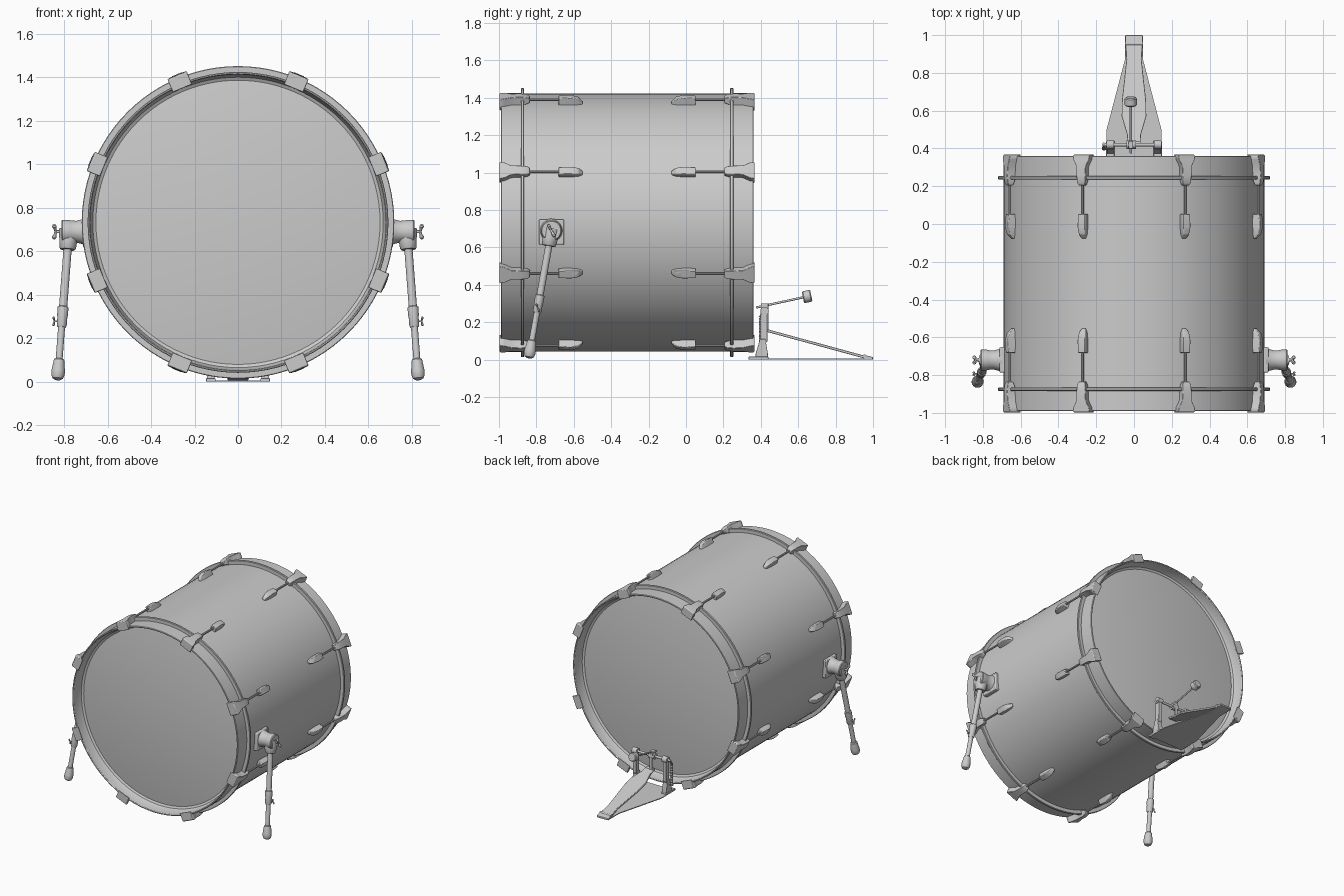
import bpy, bmesh, math
from mathutils import Vector, Matrix

if "Cube" in bpy.data.objects:
    bpy.data.objects.remove(bpy.data.objects["Cube"])

CY, CZ = -0.315, 0.733      # drum centre


def finish(name, bm, bevel=0.0):
    bmesh.ops.recalc_face_normals(bm, faces=bm.faces[:])
    me = bpy.data.meshes.new(name)
    bm.to_mesh(me)
    bm.free()
    ob = bpy.data.objects.new(name, me)
    bpy.context.collection.objects.link(ob)
    bpy.ops.object.select_all(action='DESELECT')
    ob.select_set(True)
    bpy.context.view_layer.objects.active = ob
    bpy.ops.object.shade_smooth_by_angle(angle=math.radians(35))
    if bevel:
        m = ob.modifiers.new("Bevel", 'BEVEL')
        m.width, m.segments, m.limit_method = bevel, 2, 'ANGLE'
    return ob


def skin(bm, rings, closed=False):
    """Bridge rings of equal length; cap the ends unless closed."""
    n = len(rings[0])
    pairs = list(zip(rings, rings[1:])) + ([(rings[-1], rings[0])] if closed else [])
    for a, b in pairs:
        for i in range(n):
            j = (i + 1) % n
            bm.faces.new((a[i], a[j], b[j], b[i]))
    if not closed:
        bm.faces.new(rings[0])
        bm.faces.new(rings[-1][::-1])


def add_lathe(bm, profile, origin, axis, segs=24, closed=False):
    """Profile of (radius, distance along axis)."""
    q = Vector(axis).to_track_quat('Z', 'Y')
    rings = []
    for r, h in profile:
        rings.append([bm.verts.new(Vector(origin) + q @ Vector(
            (r * math.cos(2 * math.pi * i / segs), r * math.sin(2 * math.pi * i / segs), h)))
            for i in range(segs)])
    skin(bm, rings, closed)


def lathe(name, profile, origin, axis, segs=24, closed=False):
    bm = bmesh.new()
    add_lathe(bm, profile, origin, axis, segs, closed)
    return finish(name, bm)


def tube(name, a, b, r, segs=16):
    d = Vector(b) - Vector(a)
    return lathe(name, [(r, 0), (r, d.length)], a, d, segs)


def add_loft(bm, sections):
    """Rectangular sections (y, half width, z low, z high) along y."""
    skin(bm, [[bm.verts.new(p) for p in ((-w, y, lo), (w, y, lo), (w, y, hi), (-w, y, hi))]
              for y, w, lo, hi in sections])


def loft(name, sections, bevel=0.0, x=0.0):
    bm = bmesh.new()
    add_loft(bm, sections)
    bmesh.ops.translate(bm, verts=bm.verts[:], vec=(x, 0, 0))
    return finish(name, bm, bevel)


def box(name, lo, hi, bevel=0.0):
    return loft(name, [(y, (hi[0] - lo[0]) / 2, lo[2], hi[2]) for y in (lo[1], hi[1])],
                bevel, (lo[0] + hi[0]) / 2)


# drum shell
C = (0, CY, CZ)
lathe("shell", [(0.69, -0.57), (0.69, 0.57), (0.675, 0.57), (0.675, -0.57)], C, (0, 1, 0), 96, True)

# heads, hoops and flange rings at both ends
for end, s in (("front", -1), ("back", 1)):
    ax = (0, s, 0)
    lathe(end + "_head", [(0.68, 0.575), (0.68, 0.585), (0.66, 0.59)], C, ax, 96)
    lathe(end + "_hoop", [(0.692, 0.56), (0.692, 0.672), (0.689, 0.675), (0.684, 0.675),
                          (0.68, 0.67), (0.677, 0.62), (0.668, 0.598), (0.65, 0.588),
                          (0.65, 0.56)], C, ax, 96, True)
    lathe(end + "_flange_ring", [(0.685, 0.551), (0.716, 0.551), (0.719, 0.554), (0.719, 0.565),
                                 (0.716, 0.568), (0.685, 0.568)], C, ax, 96, True)

# claws, tension rods and lugs: eight around each end
for end, turn in (("front", 0), ("back", math.pi)):
    for k in range(8):
        M = (Matrix.Translation(C) @ Matrix.Rotation(math.radians(22.5 + 45 * k), 4, 'Y')
             @ Matrix.Rotation(turn, 4, 'Z'))
        claw = loft(f"{end}_claw_{k}", [(-0.682, 0.046, 0.668, 0.728), (-0.675, 0.048, 0.668, 0.732),
                                        (-0.674, 0.048, 0.685, 0.732), (-0.655, 0.044, 0.685, 0.734),
                                        (-0.62, 0.027, 0.685, 0.735), (-0.57, 0.025, 0.685, 0.737),
                                        (-0.535, 0.023, 0.695, 0.733), (-0.52, 0.018, 0.7, 0.725)], 0.004)
        rod = tube(f"{end}_rod_{k}", (0, -0.53, 0.712), (0, -0.35, 0.712), 0.007, 10)
        lug = loft(f"{end}_lug_{k}", [(-0.367, 0.021, 0.68, 0.727), (-0.30, 0.022, 0.68, 0.731),
                                      (-0.26, 0.018, 0.68, 0.722), (-0.238, 0.010, 0.68, 0.70)], 0.004)
        for ob in (claw, rod, lug):
            ob.matrix_world = M


# wing bolt: stem along d, two flared wings along up
def wing_bolt(name, p, d, up, size):
    p, d, up = Vector(p), Vector(d).normalized(), Vector(up).normalized()
    bm = bmesh.new()
    add_lathe(bm, [(0.2 * size, 0), (0.2 * size, size)], p, d, 12)
    for s in (-1, 1):
        w = (up * s + d * 0.25).normalized()
        add_lathe(bm, [(0.16 * size, 0), (0.2 * size, 0.5 * size), (0.3 * size, 0.8 * size),
                       (0.22 * size, 1.05 * size)], p + d * size * 0.8, w, 12)
    finish(name, bm)


# spur legs on both sides
for side, s in (("left", -1), ("right", 1)):
    top, foot = Vector((s * 0.777, -0.717, 0.70)), Vector((s * 0.83, -0.84, 0.012))
    d = (foot - top).normalized()
    L = (foot - top).length
    x0, x1 = sorted((s * 0.675, s * 0.712))
    box(side + "_leg_plate", (x0, -0.786, 0.615), (x1, -0.652, 0.75), 0.006)
    lathe(side + "_leg_bracket", [(0.064, 0), (0.056, 0.02), (0.05, 0.045), (0.052, 0.07),
                                  (0.055, 0.08), (0.055, 0.108), (0.05, 0.113)],
          (s * 0.70, -0.72, 0.69), (s, 0, 0), 32)
    lathe(side + "_leg_socket", [(0.046, 0), (0.042, 0.05), (0.038, 0.088), (0.033, 0.094)], top, d)
    wing_bolt(side + "_bracket_wing_bolt", (s * 0.81, -0.72, 0.69), (s, 0, 0), (0, -0.55, 1), 0.035)
    lathe(side + "_leg_tube", [(0.019, 0.08), (0.019, 0.37)], top, d)
    lathe(side + "_leg_sleeve", [(0.02, 0.36), (0.025, 0.364), (0.025, 0.40), (0.023, 0.41),
                                 (0.023, 0.45), (0.019, 0.458)], top, d)
    lathe(side + "_leg_lower_tube", [(0.016, 0.44), (0.016, L - 0.08)], top, d)
    wing_bolt(side + "_sleeve_wing_bolt", top + d * 0.43 + Vector((s * 0.018, 0, 0)), (s, 0, 0),
              (0, -0.4, 1), 0.021)
    lathe(side + "_leg_foot", [(0.019, L - 0.095), (0.024, L - 0.09), (0.031, L - 0.04),
                               (0.031, L - 0.02), (0.024, L - 0.003), (0.012, L + 0.004)], top, d)

# pedal base plate and front clamp
loft("pedal_base_plate", [(0.345, 0.145, 0, 0.006), (0.50, 0.145, 0, 0.006),
                          (0.87, 0.048, 0, 0.006), (0.995, 0.048, 0, 0.006)])
for x in (-0.125, 0.125):
    box("pedal_post_base", (x - 0.022, 0.335, 0.0), (x + 0.022, 0.44, 0.016), 0.003)
    loft("pedal_post_foot", [(0.372, 0.018, 0.01, 0.03), (0.395, 0.017, 0.01, 0.11),
                             (0.425, 0.017, 0.01, 0.11), (0.438, 0.018, 0.01, 0.03)], 0.002, x)
    loft("pedal_post", [(0.398, 0.015, 0.05, 0.25), (0.436, 0.015, 0.10, 0.25)], 0.003, x)
    tube("pedal_bearing", (x - 0.02, 0.42, 0.26), (x + 0.02, 0.42, 0.26), 0.023, 20)

# footboard and heel
def tilt(y):
    return 0.16 - (y - 0.42) * 0.272


loft("footboard", [(y, w, tilt(y) - 0.008, tilt(y) + 0.007) for y, w in
                   ((0.415, 0.035), (0.47, 0.036), (0.57, 0.065), (0.65, 0.064),
                    (0.87, 0.04), (0.95, 0.045))], 0.003)
loft("heel_plate", [(0.95, 0.046, 0.0, 0.026), (1.0, 0.046, 0.0, 0.014)], 0.003)
tube("heel_hinge", (-0.048, 0.955, 0.018), (0.048, 0.955, 0.018), 0.01)
tube("footboard_toe_pin", (-0.03, 0.425, 0.16), (0.03, 0.425, 0.16), 0.012)

# axle, cam, strap and spring
tube("axle", (-0.165, 0.42, 0.26), (0.148, 0.42, 0.26), 0.009)
tube("axle_hub", (-0.04, 0.42, 0.26), (0.01, 0.42, 0.26), 0.022, 20)
box("pull_strap", (-0.024, 0.434, 0.155), (-0.004, 0.440, 0.26))
tube("spring_arm", (-0.16, 0.425, 0.265), (-0.16, 0.395, 0.225), 0.008, 10)
lathe("spring", [(0.011 if i % 2 else 0.008, i * 0.009) for i in range(18)],
      (-0.16, 0.40, 0.07), (0, 0, 1), 12)
tube("spring_anchor", (-0.17, 0.40, 0.072), (-0.12, 0.40, 0.072), 0.007, 10)

# beater
a, b = Vector((-0.017, 0.375, 0.279)), Vector((-0.017, 0.625, 0.333))
tube("beater_rod", a, b, 0.006, 12)
lathe("beater_head", [(0.027, 0), (0.032, 0.006), (0.032, 0.04), (0.027, 0.046)], b, b - a, 24)
box("beater_clamp", (-0.03, 0.40, 0.262), (-0.004, 0.44, 0.30), 0.004)
